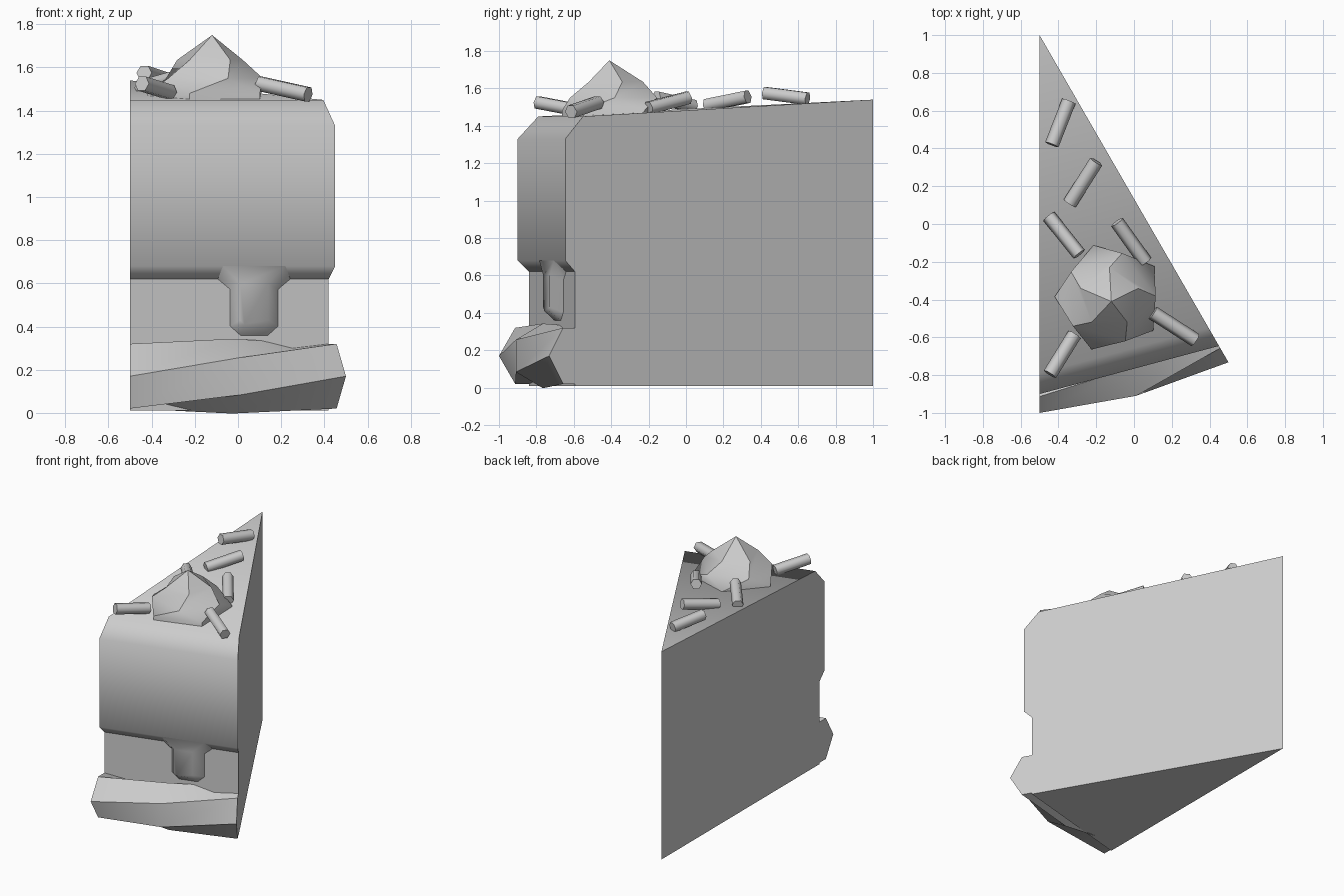
import bpy, bmesh
from math import sin, cos, radians
from mathutils import Vector

cube = bpy.data.objects.get("Cube")
if cube:
    bpy.data.objects.remove(cube, do_unlink=True)

GREY = (0.6, 0.6, 0.6, 1)
mat = bpy.data.materials.new("plain grey")
mat.use_nodes = True
mat.diffuse_color = GREY
mat.node_tree.nodes["Principled BSDF"].inputs["Base Color"].default_value = GREY

WEDGE = 30  # slice angle in degrees


def polar(r, angle, z):
    """Point around the slice tip; angle 0 is the right-hand cut."""
    a = radians(angle)
    return Vector((-0.5 + r * sin(a), 1 - r * cos(a), z))


def on_chord(x, z, r):
    """Point on the flat front at radius r."""
    slope = (1 - cos(radians(WEDGE))) / sin(radians(WEDGE))
    return Vector((x, 1 - r + slope * (x + 0.5), z))


def loft(name, rings, smooth_angle, tip=None):
    """Skin closed rings, cap the ends or close to a tip."""
    bm = bmesh.new()
    loops = [[bm.verts.new(p) for p in ring] for ring in rings]
    n = len(loops[0])
    for a, b in zip(loops, loops[1:]):
        for i in range(n):
            j = (i + 1) % n
            bm.faces.new((a[i], a[j], b[j], b[i]))
    bm.faces.new(loops[0])
    if tip:
        top = bm.verts.new(tip)
        for i in range(n):
            bm.faces.new((loops[-1][i], loops[-1][(i + 1) % n], top))
    else:
        bm.faces.new(loops[-1])
    bmesh.ops.remove_doubles(bm, verts=bm.verts, dist=1e-5)
    bmesh.ops.recalc_face_normals(bm, faces=bm.faces)
    mesh = bpy.data.meshes.new(name)
    bm.to_mesh(mesh)
    bm.free()
    mesh.materials.append(mat)
    obj = bpy.data.objects.new(name, mesh)
    bpy.context.collection.objects.link(obj)
    bpy.ops.object.select_all(action='DESELECT')
    obj.select_set(True)
    bpy.context.view_layer.objects.active = obj
    bpy.ops.object.shade_smooth_by_angle(angle=radians(smooth_angle))
    return obj


def wedge(name, profile, smooth_angle):
    """Slice layer from a radius/height profile."""
    return loft(name, [[polar(r, a, z) for r, z in profile] for a in (0, WEDGE)],
                smooth_angle)


# Cake layers
wedge("sponge", [(0, 0.01), (1.84, 0.01), (1.84, 0.62), (0, 0.62)], 30)
wedge("icing", [(0, 0.62), (1.84, 0.62), (1.9, 0.68), (1.9, 1.33),
                (1.79, 1.45), (0, 1.54)], 55)

# Icing drip with bevelled rim, its top buried in the icing
rim = [(-0.1, 0.62), (-0.04, 0.57), (-0.04, 0.4), (0.01, 0.355),
       (0.14, 0.355), (0.19, 0.4), (0.19, 0.57), (0.25, 0.62)]
face = [(-0.07, 0.68), (0.01, 0.6), (0.01, 0.43), (0.03, 0.41),
        (0.12, 0.41), (0.14, 0.43), (0.14, 0.6), (0.22, 0.68)]
loft("icing_drip", [[on_chord(x, z, 1.835) for x, z in rim],
                    [on_chord(x, z, 1.9) for x, z in face]], 60)

# Piped border: a hexagonal rope twisting one side along the slice
rope = []
for step in range(3):
    twist = 30 * step
    rope.append([polar(1.827 + 0.173 * cos(radians(60 * i + twist)), WEDGE / 2 * step,
                       0.17 + 0.173 * sin(radians(60 * i + twist))) for i in range(6)])
loft("piped_border", rope, 35)

# Cream dollop: twisted five-sided swirl
swirl = []
for r, turn, z in ((0.29, -37, 1.44), (0.29, -37, 1.48), (0.245, 2, 1.55), (0.16, 18, 1.635)):
    swirl.append([(-0.13 + r * cos(radians(turn + 72 * i)),
                   -0.39 + r * sin(radians(turn + 72 * i)), z) for i in range(5)])
loft("cream_dollop", swirl, 35, tip=(-0.12, -0.41, 1.75))

# Sprinkles, each from one end to the other
sprinkles = [((-0.435, 0.42, 1.575), (-0.345, 0.65, 1.545)),
             ((-0.34, 0.11, 1.51), (-0.2, 0.33, 1.555)),
             ((-0.45, 0.04, 1.505), (-0.29, -0.16, 1.55)),
             ((-0.09, 0.01, 1.55), (0.06, -0.2, 1.495)),
             ((0.1, -0.47, 1.525), (0.325, -0.615, 1.475)),
             ((-0.445, -0.795, 1.525), (-0.315, -0.585, 1.485))]
for k, (a, b) in enumerate(sprinkles, 1):
    a, b = Vector(a), Vector(b)
    along = (b - a).normalized()
    side = along.cross(Vector((0, 0, 1))).normalized()
    up = side.cross(along)
    ring = [0.038 * (cos(radians(60 * i)) * side + sin(radians(60 * i)) * up)
            for i in range(6)]
    loft(f"sprinkle_{k}", [[a + p for p in ring], [b + p for p in ring]], 65)
